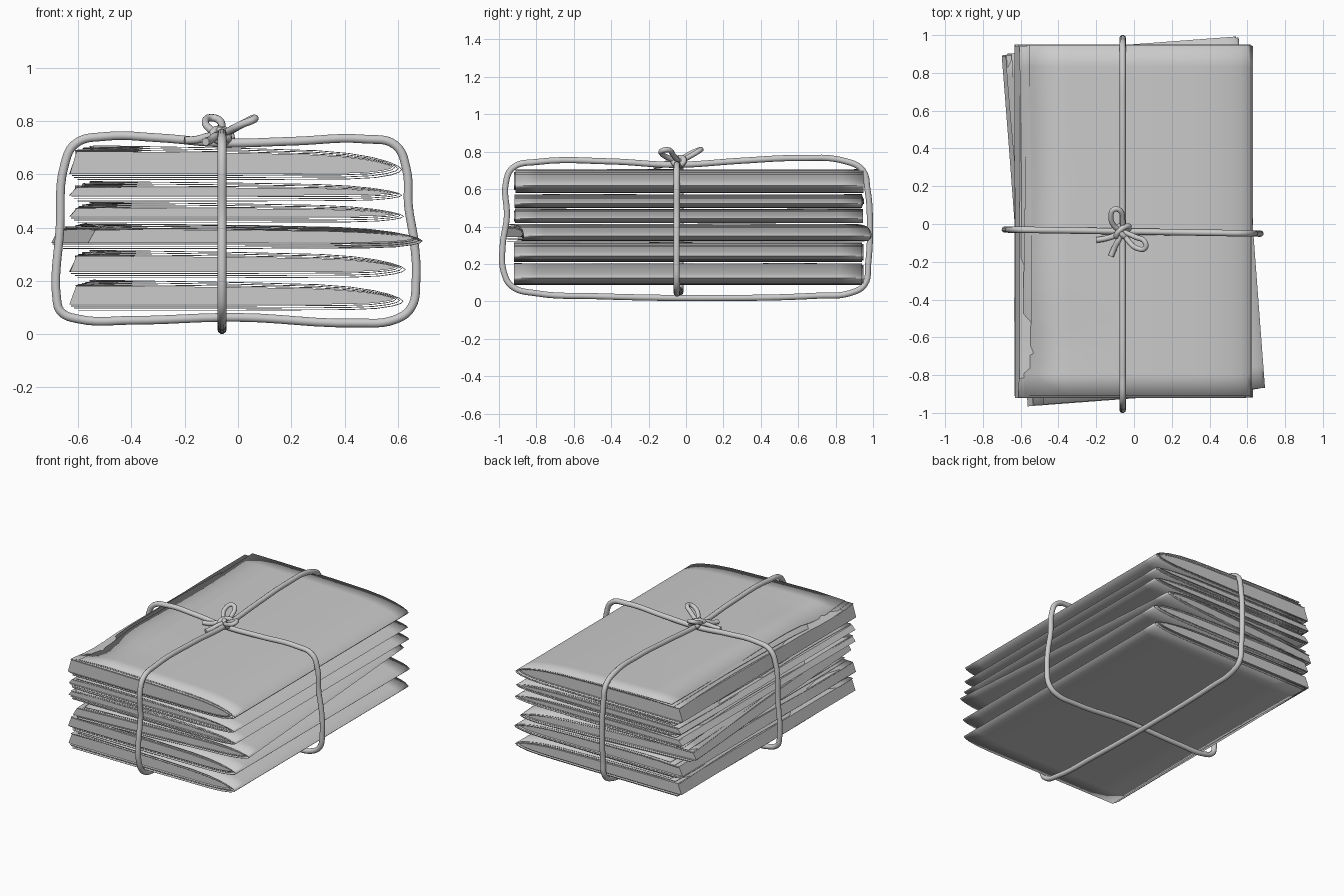
import bpy, bmesh, math, random
from mathutils import Vector

if "Cube" in bpy.data.objects:
    bpy.data.objects.remove(bpy.data.objects["Cube"])

random.seed(4)
Y0, Y1, NY = -0.915, 0.945, 16


def finish(ob, angle=35):
    bpy.ops.object.select_all(action='DESELECT')
    ob.select_set(True)
    bpy.context.view_layer.objects.active = ob
    bpy.ops.object.shade_smooth_by_angle(angle=math.radians(angle))


# Cross-section of a folded layer: offset from the fold (or absolute x), height fraction
FOLD = [(-.20, .02), (-.10, .06), (-.04, .14), (-.01, .22), (0, .30), (-.015, .40),
        (-.05, .52), (-.11, .65), (-.20, .77), (-.32, .85)]


def layer(name, z0, z1, tip, inset, low_x, high_x, rot, dip=0, solid=False):
    """Sweep one folded layer along y; solid layers are closed page blocks."""
    h = z1 - z0
    fold_x = tip - inset * 1.7
    prof = [(low_x, 0), (-.4, 0), (0, 0)]
    prof += [(fold_x + dx, f) for dx, f in FOLD]
    prof += [(0, .92), (-.35, .97), (high_x, 1)]
    ph = [random.uniform(0, 6.28) for _ in range(3)]
    amp = 0.002 if solid else 0.008
    shift = random.uniform(-.006, .006)
    bm = bmesh.new()
    rows = []
    for j in range(NY + 1):
        y = Y0 + (Y1 - Y0) * j / NY
        row = []
        for k, (x, f) in enumerate(prof):
            z = z0 + inset + f * (h - 2 * inset)
            if k == 0:
                x += amp * math.sin(2 * y + ph[0])
            if k == len(prof) - 1:
                # loose upper edge with gentle ripples
                x += amp * math.sin(2.5 * y + ph[1])
                z -= amp * .6 * (1 + math.sin(4 * y + ph[2]))
                z -= dip * math.exp(-((y + .65) / .17) ** 2)
            row.append(bm.verts.new((x, y + shift, z)))
        rows.append(row)
    n = len(prof)
    for a, b in zip(rows, rows[1:]):
        for k in range(n if solid else n - 1):
            m = (k + 1) % n
            bm.faces.new((a[k], a[m], b[m], b[k]))
    if solid:
        bm.faces.new(rows[0])
        bm.faces.new(rows[-1][::-1])
    bmesh.ops.recalc_face_normals(bm, faces=bm.faces[:])
    me = bpy.data.meshes.new(name)
    bm.to_mesh(me)
    bm.free()
    ob = bpy.data.objects.new(name, me)
    bpy.context.collection.objects.link(ob)
    ob.rotation_euler.z = rot
    if not solid:
        s = ob.modifiers.new("thickness", 'SOLIDIFY')
        s.thickness = 0.003
        s.offset = 0
    finish(ob)


# Stack of six folded papers: bottom, top, fold x, rotation, top edge dip
papers = [(.09, .203, .62, 0, 0),
          (.212, .315, .628, 0, 0),
          (.322, .415, .625, math.radians(4.3), 0),
          (.42, .495, .622, 0, 0),
          (.50, .573, .615, 0, 0),
          (.58, .708, .615, 0, .032)]
for i, (z0, z1, tip, rot, dip) in enumerate(papers, 1):
    for s in range(3):
        layer(f"paper_{i}_sheet_{s + 1}", z0, z1, tip, s * .008,
              -.595 - .012 * s, -.55 - .027 * s, rot, dip * (1 - .15 * s))
    layer(f"paper_{i}_page_block", z0, z1, tip, .021, -.632, -.605, rot, dip * .4, True)


def cord(name, pts, radius, cyclic=False):
    cu = bpy.data.curves.new(name, 'CURVE')
    cu.dimensions = '3D'
    cu.bevel_depth = radius
    cu.bevel_resolution = 3
    cu.resolution_u = 6
    cu.use_fill_caps = True
    sp = cu.splines.new('BEZIER')
    sp.bezier_points.add(len(pts) - 1)
    for p, co in zip(sp.bezier_points, pts):
        p.co = co
        p.handle_left_type = p.handle_right_type = 'AUTO'
    sp.use_cyclic_u = cyclic
    ob = bpy.data.objects.new(name, cu)
    bpy.context.collection.objects.link(ob)
    bpy.ops.object.select_all(action='DESELECT')
    ob.select_set(True)
    bpy.context.view_layer.objects.active = ob
    bpy.ops.object.convert(target='MESH')
    finish(bpy.context.view_layer.objects.active, 50)


# String around the short way
short = [(-.68, .13), (-.668, .4), (-.65, .64), (-.61, .715), (-.5, .742), (-.3, .737),
         (-.06, .718), (.2, .724), (.48, .732), (.59, .71), (.632, .62), (.64, .48),
         (.662, .34), (.668, .2), (.65, .1), (.59, .055), (.45, .042), (0, .063),
         (-.4, .052), (-.6, .057), (-.665, .085)]
cord("string_short_loop", [(x, -.04 - .016 * x, z) for x, z in short], .017, True)

# String around the long way
long = [(-.962, .64), (-.925, .715), (-.8, .745), (-.4, .748), (-.06, .73), (.3, .752),
        (.6, .766), (.85, .75), (.945, .70), (.97, .6), (.983, .45), (.974, .2),
        (.955, .09), (.88, .045), (.7, .03), (.2, .018), (-.5, .028), (-.8, .043),
        (-.93, .08), (-.975, .16), (-.98, .3), (-.958, .45)]
cord("string_long_loop", [(-.06, y, z) for y, z in long], .017, True)

# Knot: two crossed small rings
K = Vector((-.06, -.04, .745))
for n, (ang, r) in enumerate([(.7, .042), (2.2, .034)], 1):
    u = Vector((math.cos(ang), math.sin(ang), 0))
    cord(f"knot_ring_{n}", [K + u * r * math.cos(t) + Vector((-u.y * .35, u.x * .35, .55)) * r * math.sin(t)
                            for t in [q * math.pi / 4 for q in range(8)]], .015, True)

# Bow loops and loose ends
cord("bow_loop_back", [K, (-.105, -.01, .77), (-.122, .035, .795), (-.105, .078, .812),
                       (-.073, .07, .805), (-.06, .02, .775), K], .014)
cord("bow_loop_front", [K, (-.03, -.09, .765), (.015, -.128, .788), (.058, -.128, .805),
                        (.058, -.095, .81), (.01, -.07, .785), K], .014)
cord("bow_end_left", [K, (-.11, -.065, .742), (-.155, -.078, .73), (-.2, -.085, .727)], .015)
cord("bow_end_front", [K, (-.085, -.09, .742), (-.105, -.13, .728), (-.122, -.17, .722)], .015)
